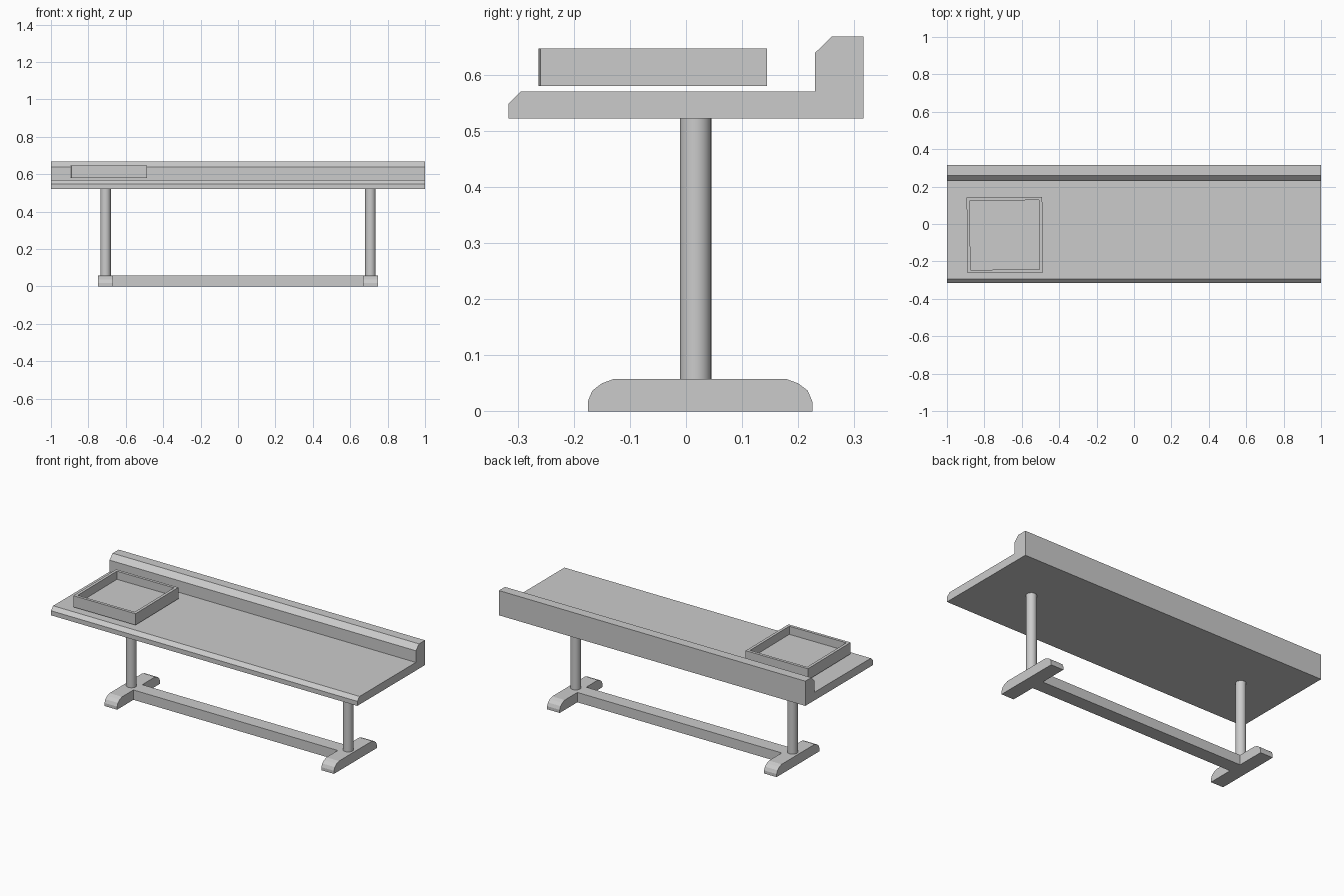
import bpy, bmesh
from math import radians
from mathutils import Matrix

if "Cube" in bpy.data.objects:
    bpy.data.objects.remove(bpy.data.objects["Cube"])


def add_object(name, bm):
    bmesh.ops.recalc_face_normals(bm, faces=bm.faces)
    mesh = bpy.data.meshes.new(name)
    bm.to_mesh(mesh)
    bm.free()
    obj = bpy.data.objects.new(name, mesh)
    bpy.context.collection.objects.link(obj)
    return obj


def extrude_profile(name, profile, x0, x1):
    """Sweep a (y, z) outline along x."""
    bm = bmesh.new()
    face = bm.faces.new([bm.verts.new((x0, y, z)) for y, z in profile])
    ext = bmesh.ops.extrude_face_region(bm, geom=[face])
    verts = [g for g in ext["geom"] if isinstance(g, bmesh.types.BMVert)]
    bmesh.ops.translate(bm, verts=verts, vec=(x1 - x0, 0, 0))
    return add_object(name, bm)


# Bench top with chamfered front edge and raised back rail
top_profile = [(-0.316, 0.522), (0.316, 0.522), (0.316, 0.668), (0.26, 0.668),
               (0.23, 0.639), (0.23, 0.57), (-0.295, 0.57), (-0.316, 0.549)]
extrude_profile("bench_top", top_profile, -1, 1)

# Feet with rounded ends: half outline mirrored about the foot centre
foot_y = 0.025
half = [(0.2, 0), (0.2, 0.018), (0.192, 0.037), (0.175, 0.05), (0.153, 0.058)]
foot_profile = ([(foot_y + d, z) for d, z in half]
                + [(foot_y - d, z) for d, z in reversed(half)])
LEG_X, FOOT_HALF, LEG_Y = 0.708, 0.041, 0.017
for side, sign in (("left", -1), ("right", 1)):
    x = sign * LEG_X
    extrude_profile(side + "_foot", foot_profile, x - FOOT_HALF, x + FOOT_HALF)

    # Round legs
    bpy.ops.mesh.primitive_cylinder_add(vertices=32, radius=0.028, depth=0.464,
                                        location=(x, LEG_Y, 0.29))
    leg = bpy.context.object
    leg.name = side + "_leg"
    bpy.ops.object.shade_smooth_by_angle(angle=radians(30))

# Floor bar joining the feet
inner = LEG_X - FOOT_HALF
extrude_profile("floor_bar", [(-0.022, 0), (0.06, 0), (0.06, 0.058), (-0.022, 0.058)],
                -inner, inner)

# Open square tray, turned very slightly, hovering just over the top
bm = bmesh.new()
bmesh.ops.create_cube(bm, size=1, matrix=Matrix.Diagonal((0.404, 0.404, 0.067, 1)))
lid = max(bm.faces, key=lambda f: f.calc_center_median().z)
bmesh.ops.inset_region(bm, faces=[lid], thickness=0.024)
ext = bmesh.ops.extrude_face_region(bm, geom=[lid])
bmesh.ops.delete(bm, geom=[lid], context="FACES_ONLY")
bmesh.ops.translate(bm, vec=(0, 0, -0.048),
                    verts=[g for g in ext["geom"] if isinstance(g, bmesh.types.BMVert)])
tray = add_object("tray", bm)
tray.location = (-0.691, -0.059, 0.613)
tray.rotation_euler.z = radians(0.5)
